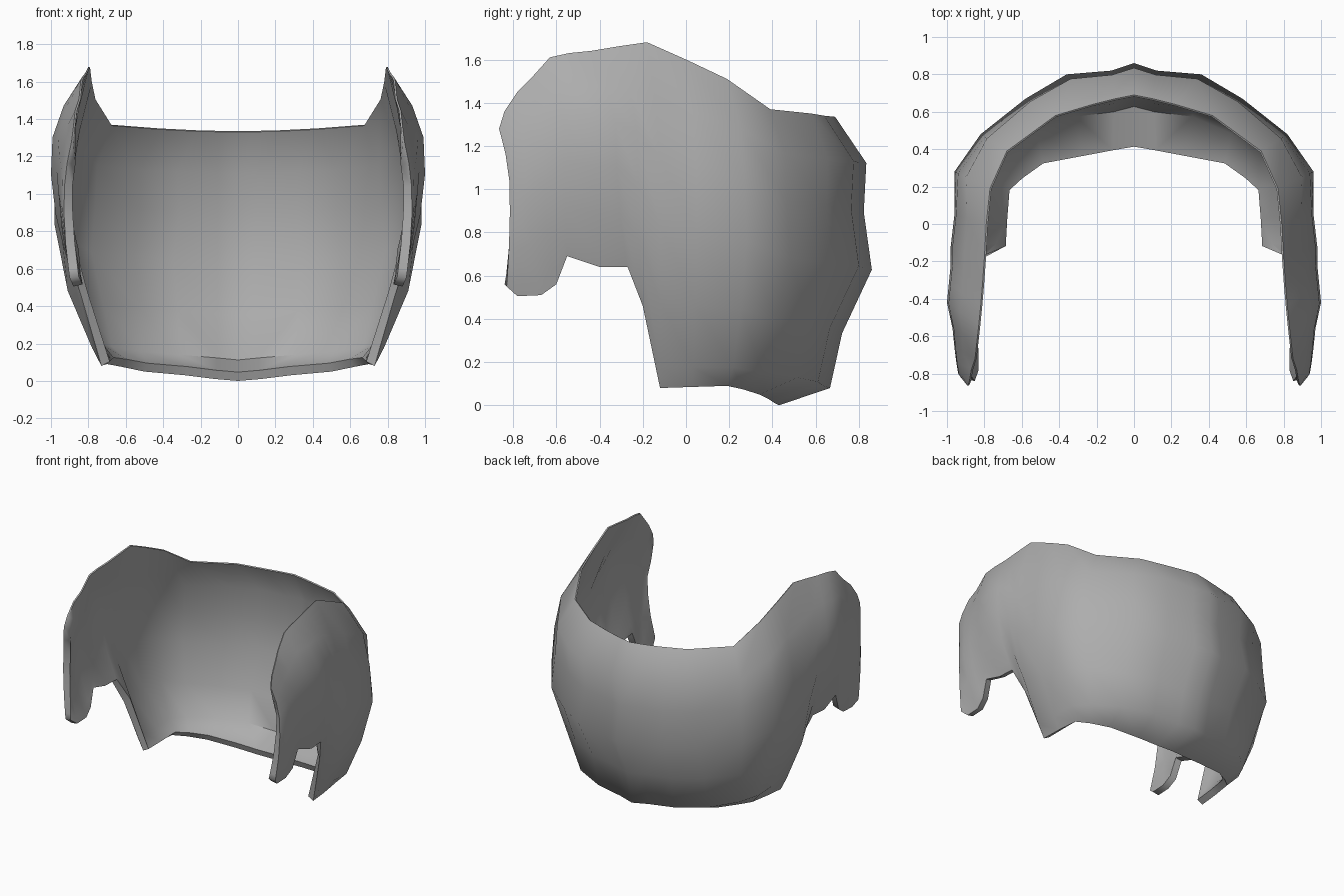
import bpy, bmesh, math
from mathutils import Vector

if "Cube" in bpy.data.objects:
    bpy.data.objects.remove(bpy.data.objects["Cube"])

# Right-half rails from the back centre round to the front tip
lower_edge = [(0, .43, 0), (.12, .41, .01), (.28, .38, .03), (.50, .34, .05), (.62, .26, .075),
              (.70, .19, .09), (.72, .03, .085), (.73, -.12, .08), (.84, -.20, .46),
              (.90, -.27, .64), (.91, -.40, .64), (.90, -.55, .69), (.89, -.60, .56),
              (.88, -.67, .51), (.88, -.78, .505), (.90, -.83, .55)]
belly = [(0, .86), (.12, .82), (.36, .80), (.58, .67), (.82, .48), (.96, .28), (.96, .05),
         (.98, -.12), (.98, -.22), (.99, -.32), (1, -.42), (.97, -.56), (.96, -.66),
         (.95, -.74), (.94, -.80), (.93, -.815)]
upper_edge = [(0, .69, 1.335), (.10, .67, 1.337), (.22, .64, 1.34), (.42, .58, 1.35),
              (.68, .39, 1.37), (.77, .19, 1.51), (.79, 0, 1.60), (.80, -.18, 1.68),
              (.81, -.32, 1.66), (.82, -.44, 1.64), (.83, -.54, 1.63), (.84, -.63, 1.61),
              (.85, -.72, 1.51), (.87, -.78, 1.45), (.88, -.84, 1.36), (.89, -.865, 1.28)]
# Rows: height fraction, bulge at the back, bulge at the sides
rows = [(0, 0, 0), (.06, .55, .2), (.25, .68, .72), (.47, 1, 1),
        (.67, .78, .95), (.84, .85, .6), (1, 0, 0)]

# Curved shell lofted between the rails
bm = bmesh.new()
grid = []
for lo, mid, up in zip(lower_edge, belly, upper_edge):
    lo, up = Vector(lo), Vector(up)
    back = max(0, min(1, (mid[1] - .1) / .6))
    column = []
    for t, b_back, b_side in rows:
        bulge = b_side + (b_back - b_side) * back
        base = lo if t < .5 else up
        p = base.lerp(Vector((mid[0], mid[1], 0)), bulge)
        p.z = lo.z + (up.z - lo.z) * t
        column.append(bm.verts.new(p))
    grid.append(column)
for a, b in zip(grid, grid[1:]):
    for j in range(len(rows) - 1):
        bm.faces.new((a[j], a[j + 1], b[j + 1], b[j]))
mesh = bpy.data.meshes.new("hair_shell")
bm.to_mesh(mesh)
bm.free()
shell = bpy.data.objects.new("hair_shell", mesh)
bpy.context.collection.objects.link(shell)

# Wall thickness thins out at the upper rim
group = shell.vertex_groups.new(name="wall")
n = len(rows)
for v in mesh.vertices:
    group.add([v.index], .2 if v.index % n == n - 1 else 1, 'REPLACE')

mirror = shell.modifiers.new("mirror", 'MIRROR')
mirror.use_clip = True
wall = shell.modifiers.new("wall", 'SOLIDIFY')
wall.thickness = .05
wall.offset = -1
wall.vertex_group = "wall"

# Single grey material
grey = bpy.data.materials.new("mid grey")
grey.diffuse_color = (.42, .42, .42, 1)
grey.use_nodes = True
grey.node_tree.nodes["Principled BSDF"].inputs["Base Color"].default_value = grey.diffuse_color
mesh.materials.append(grey)

bpy.context.view_layer.objects.active = shell
shell.select_set(True)
for m in ("mirror", "wall"):
    bpy.ops.object.modifier_apply(modifier=m)
bpy.ops.object.shade_smooth_by_angle(angle=math.radians(60))
